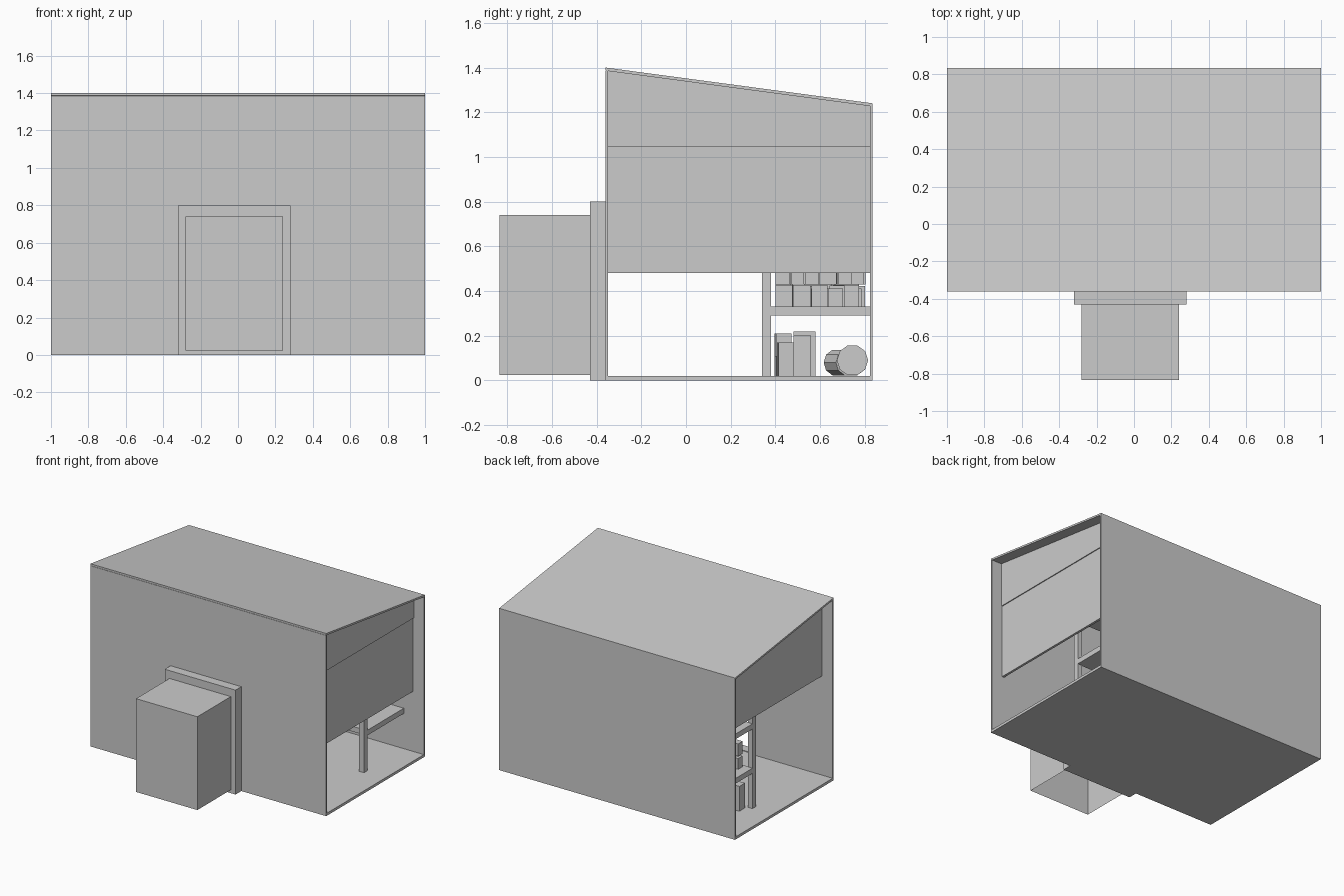
import bpy, bmesh, math, random
from mathutils import Matrix, Vector

if "Cube" in bpy.data.objects:
    bpy.data.objects.remove(bpy.data.objects["Cube"])

random.seed(4)
FRONT, BACK = -0.36, 0.835
WALL = 0.012


def roof_z(y):
    return 1.40 + (y - FRONT) * (1.24 - 1.40) / (BACK - FRONT)


def finish(name, bm):
    bmesh.ops.recalc_face_normals(bm, faces=bm.faces)
    me = bpy.data.meshes.new(name)
    bm.to_mesh(me)
    bm.free()
    ob = bpy.data.objects.new(name, me)
    bpy.context.collection.objects.link(ob)
    return ob


def add_box(bm, x0, x1, y0, y1, z0, z1, turn=0.0):
    c = Vector(((x0 + x1) / 2, (y0 + y1) / 2, (z0 + z1) / 2))
    m = (Matrix.Translation(c) @ Matrix.Rotation(turn, 4, 'Z')
         @ Matrix.Diagonal((x1 - x0, y1 - y0, z1 - z0, 1)))
    return bmesh.ops.create_cube(bm, size=1, matrix=m)['verts']


def boxes(name, dims):
    bm = bmesh.new()
    for d in dims:
        add_box(bm, *d)
    return finish(name, bm)


def side_profile(name, x0, x1, yz):
    """Extrude a y-z outline along x."""
    bm = bmesh.new()
    f = bm.faces.new([bm.verts.new((x0, y, z)) for y, z in yz])
    ext = bmesh.ops.extrude_face_region(bm, geom=[f])['geom']
    bmesh.ops.translate(bm, vec=(x1 - x0, 0, 0),
                        verts=[v for v in ext if isinstance(v, bmesh.types.BMVert)])
    return finish(name, bm)


# Shell: floor, walls and sloping roof, open at both ends
yi, yo = FRONT + WALL, BACK - WALL
boxes("floor", [(-1, 1, FRONT, BACK, 0, 0.02)])
side_profile("roof", -1, 1, [(FRONT, roof_z(FRONT)), (BACK, roof_z(BACK)),
                             (BACK, roof_z(BACK) - 0.014), (FRONT, roof_z(FRONT) - 0.014)])
side_profile("back_wall", -1, 1, [(yo, 0.02), (BACK, 0.02),
                                  (BACK, roof_z(BACK) - 0.014), (yo, roof_z(yo) - 0.014)])
top = roof_z(yi) - 0.014
boxes("front_wall", [(-1, -0.28, FRONT, yi, 0.02, top),
                     (0.24, 1, FRONT, yi, 0.02, top),
                     (-0.28, 0.24, FRONT, yi, 0.74, top)])

# End panels hanging from the roof, set back from the open ends
def end_panel(name, x0, x1, z0, z1=None):
    tops = [(y, z1 if z1 else roof_z(y) - 0.014) for y in (yo, yi)]
    side_profile(name, x0, x1, [(yi, z0), (yo, z0)] + tops)


end_panel("right_upper_panel", 0.895, 0.915, 1.045)
end_panel("right_lower_panel", 0.89, 0.908, 0.48, 1.045)
end_panel("left_panel", -0.91, -0.89, 0.78)

# Door surround
boxes("door_frame", [(-0.32, -0.28, -0.43, FRONT, 0, 0.80),
                     (0.24, 0.28, -0.43, FRONT, 0, 0.80),
                     (-0.28, 0.24, -0.43, FRONT, 0.74, 0.80),
                     (-0.28, 0.24, -0.43, FRONT, 0, 0.025)])

# Porch hood: thin box, open underneath and at the back
bm = bmesh.new()
add_box(bm, -0.28, 0.24, -0.835, -0.43, 0.025, 0.74)
bm.normal_update()
bmesh.ops.delete(bm, geom=[f for f in bm.faces if f.normal.z < -0.5 or f.normal.y > 0.5],
                 context='FACES_ONLY')
finish("porch_hood", bm)

# Shelving along the back wall
boxes("shelf_posts", [(x - 0.02, x + 0.02, 0.34, 0.38, 0.02, 1.12) for x in (-0.81, 0, 0.81)])
levels = (0.29, 0.63, 0.97)
boxes("shelf_boards", [(-0.83, 0.83, 0.375, yo, z, z + 0.04) for z in levels])

# Stacked cartons on the shelves
bm = bmesh.new()
for z in levels[:2]:
    for layer in range(2):
        x = -0.76
        while x < 0.40:
            y = 0.40
            while y < 0.74:
                w, d = random.uniform(0.05, 0.09), random.uniform(0.05, 0.08)
                z0 = z + 0.04 + layer * 0.10
                if random.random() < 0.7:
                    add_box(bm, x, x + w, y, y + d, z0, z0 + random.uniform(0.08, 0.10))
                y += d + 0.005
            x += 0.12
finish("shelf_cartons", bm)

# Crates on the floor below the shelves
boxes("floor_crates", [(-0.78, -0.66, 0.40, 0.47, 0.02, 0.21, 0.05),
                       (-0.62, -0.50, 0.48, 0.58, 0.02, 0.22),
                       (-0.40, -0.30, 0.40, 0.46, 0.02, 0.11, 0.1),
                       (0.00, 0.10, 0.48, 0.56, 0.02, 0.20),
                       (-0.20, -0.10, 0.41, 0.50, 0.02, 0.17, 0.08)])

# Low-sided drums lying on the floor
bm = bmesh.new()
for x, y, r, turn in ((-0.02, 0.745, 0.07, 0.0), (-0.46, 0.70, 0.06, 0.35), (-0.70, 0.74, 0.06, 0.1)):
    m = (Matrix.Translation((x, y, 0.02 + r)) @ Matrix.Rotation(turn, 4, 'Z')
         @ Matrix.Rotation(math.pi / 2, 4, 'Y'))
    bmesh.ops.create_cone(bm, cap_ends=True, segments=10, radius1=r, radius2=r,
                          depth=0.16, matrix=m)
finish("floor_drums", bm)
